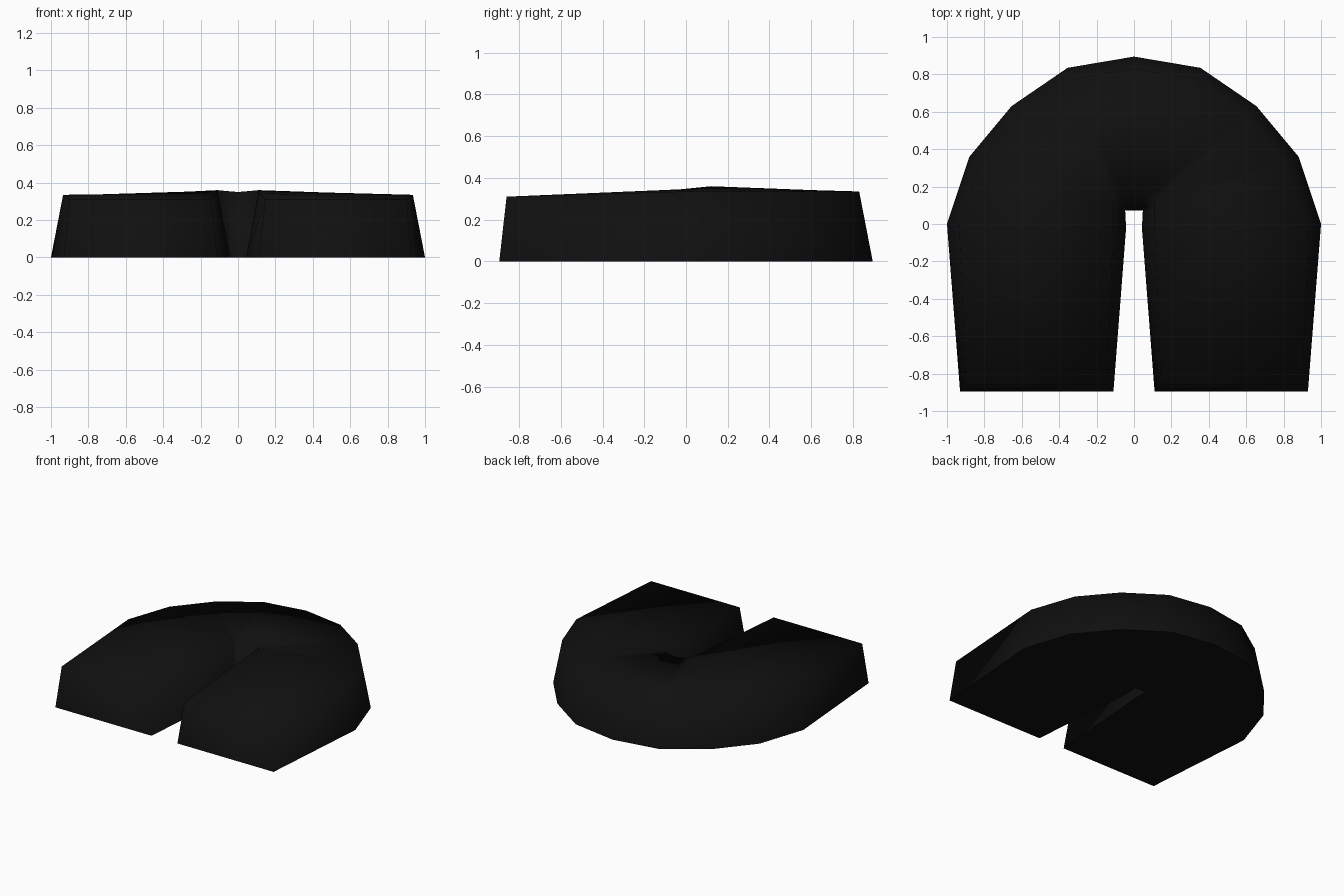
import bpy, bmesh, math

if "Cube" in bpy.data.objects:
    bpy.data.objects.remove(bpy.data.objects["Cube"])

# One material: near-black
black = bpy.data.materials.new("near black")
black.diffuse_color = (0.005, 0.005, 0.005, 1)
black.use_nodes = True
black.node_tree.nodes["Principled BSDF"].inputs["Base Color"].default_value = black.diffuse_color

# Cross-sections from the front of the right leg round to the centre back:
# outer bottom, outer top, inner top, inner bottom
half = [
    [(0.93, -0.895, 0), (0.90, -0.86, 0.31), (0.145, -0.86, 0.31), (0.11, -0.895, 0)],
    [(1.00, 0.00, 0), (0.935, 0.00, 0.335), (0.11, -0.03, 0.345), (0.043, -0.03, 0)],
    [(0.88, 0.36, 0), (0.82, 0.335, 0.335), (0.11, 0.09, 0.357), (0.045, 0.05, 0)],
    [(0.655, 0.63, 0), (0.61, 0.585, 0.335), (0.11, 0.12, 0.36), (0.048, 0.072, 0)],
    [(0.355, 0.835, 0), (0.33, 0.775, 0.335), (0.06, 0.13, 0.355), (0.03, 0.073, 0)],
    [(0.0, 0.895, 0), (0.0, 0.83, 0.335), (0.0, 0.135, 0.35), (0.0, 0.073, 0)],
]
sections = half + [[(-x, y, z) for x, y, z in s] for s in reversed(half[:-1])]

# Horseshoe pad: skin the sections and cap both leg fronts
bm = bmesh.new()
rings = [[bm.verts.new(p) for p in s] for s in sections]
for a, b in zip(rings, rings[1:]):
    for i in range(4):
        j = (i + 1) % 4
        bm.faces.new((a[i], a[j], b[j], b[i]))
bm.faces.new(rings[0])
bm.faces.new(rings[-1])
bmesh.ops.recalc_face_normals(bm, faces=bm.faces[:])
mesh = bpy.data.meshes.new("horseshoe_pad")
bm.to_mesh(mesh)
bm.free()
mesh.materials.append(black)
pad = bpy.data.objects.new("horseshoe_pad", mesh)
bpy.context.collection.objects.link(pad)

# Soft upper edge, crisp lower edge
bpy.context.view_layer.objects.active = pad
pad.select_set(True)
bpy.ops.object.shade_smooth_by_angle(angle=math.radians(86))
